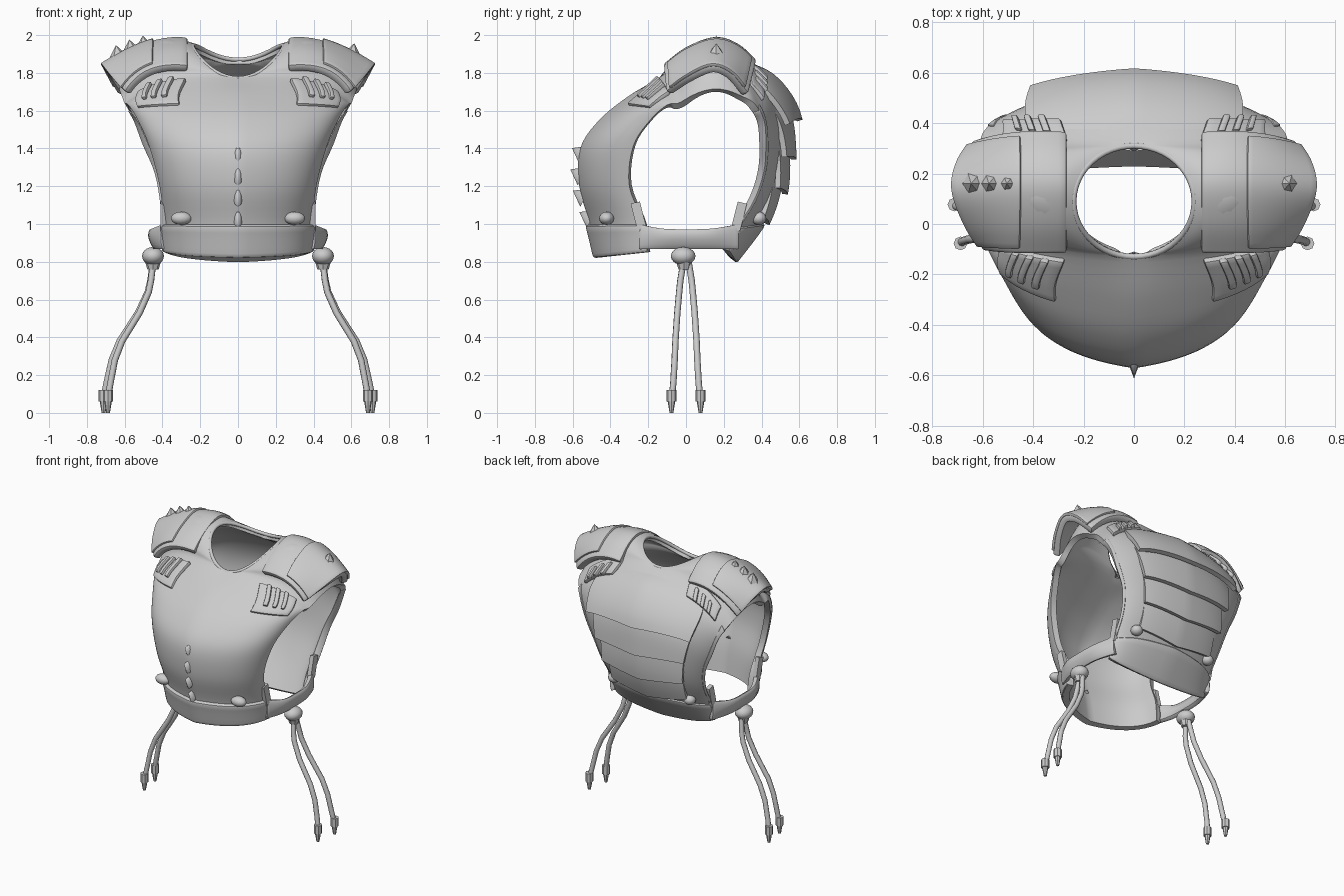
import bpy, math
from mathutils import Vector as V

if "Cube" in bpy.data.objects:
    bpy.data.objects.remove(bpy.data.objects["Cube"])

grey = bpy.data.materials.new("plain_grey")
grey.use_nodes = True
grey.diffuse_color = (0.6, 0.6, 0.6, 1)
grey.node_tree.nodes["Principled BSDF"].inputs["Base Color"].default_value = grey.diffuse_color


def finish(ob, angle=40):
    """Bake modifiers, give the colour, smooth with sharp edges."""
    bpy.ops.object.select_all(action='DESELECT')
    ob.select_set(True)
    bpy.context.view_layer.objects.active = ob
    bpy.ops.object.convert(target='MESH')
    ob = bpy.context.object
    ob.data.materials.clear()
    ob.data.materials.append(grey)
    bpy.ops.object.shade_smooth_by_angle(angle=math.radians(angle))


def loft(rows, neck=False):
    """Surface through rows of (inner, middle, outer) points."""
    rows = [[V(p) for p in row] for row in rows]

    def at(u, v):
        i = max(0, min(int(v), len(rows) - 2))
        t = v - i
        near = [rows[max(0, min(i + k, len(rows) - 1))] for k in (-1, 0, 1, 2)]
        p = []
        for c in range(3):
            a, b, d, e = (row[c] for row in near)
            p.append(b + 0.5 * t * (d - a + t * (2 * a - 5 * b + 4 * d - e + t * (3 * (b - d) + e - a))))
        if neck:
            p[0] = neck_edge(v) if 6 < v < 12 else V((0, p[0].y, p[0].z))
        return p[0] * (1 - u) * (1 - 2 * u) + p[1] * 4 * u * (1 - u) + p[2] * u * (2 * u - 1)
    return at


def neck_edge(v):
    a = math.pi * (v - 6) / 6
    return V((.24 * math.sin(a), .09 - .22 * math.cos(a), 1.83 - .05 * math.cos(a) + .12 * math.sin(a) ** 2))


def patch(name, surf, u0, u1, v0, v1, lift=(0, 0), thick=.03, slant=0, nu=12, bevel=0):
    """Piece of a surface, lifted outwards, with thickness, mirrored in x."""
    nv = max(2, math.ceil((v1 - v0) * 5))
    pts, faces = [], []
    for j in range(nv + 1):
        for i in range(nu + 1):
            s = i / nu
            u = u0 + (u1 - u0) * s
            v = v0 + (v1 - slant * s - v0) * j / nv
            e = .01
            n = (surf(u + e, v) - surf(u - e, v)).cross(surf(u, v + e) - surf(u, v - e)).normalized()
            if u == 0:
                n.x = 0
            pts.append(surf(u, v) + n * (lift[0] + (lift[1] - lift[0]) * j / nv))
    w = nu + 1
    for j in range(nv):
        for i in range(nu):
            a = j * w + i
            faces.append((a, a + 1, a + 1 + w, a + w))
    me = bpy.data.meshes.new(name)
    me.from_pydata(pts, [], faces)
    ob = bpy.data.objects.new(name, me)
    bpy.context.collection.objects.link(ob)
    ob.modifiers.new("mirror", 'MIRROR').merge_threshold = .002
    solid = ob.modifiers.new("thickness", 'SOLIDIFY')
    solid.thickness, solid.offset = thick, -1
    if bevel:
        b = ob.modifiers.new("bevel", 'BEVEL')
        b.width, b.segments, b.angle_limit = bevel, 2, math.radians(50)
    finish(ob)


def tube(name, pts, radius, cyclic=False):
    cu = bpy.data.curves.new(name, 'CURVE')
    cu.dimensions, cu.bevel_depth, cu.bevel_resolution = '3D', radius, 2
    cu.use_fill_caps = True
    sp = cu.splines.new('POLY')
    sp.points.add(len(pts) - 1)
    for p, q in zip(sp.points, pts):
        p.co = (*q, 1)
    sp.use_cyclic_u = cyclic
    ob = bpy.data.objects.new(name, cu)
    bpy.context.collection.objects.link(ob)
    finish(ob, 60)


def ball(name, loc, scale):
    bpy.ops.mesh.primitive_uv_sphere_add(segments=16, ring_count=10, location=loc)
    ob = bpy.context.object
    ob.name, ob.scale = name, scale
    finish(ob)


def cone(name, loc, r1, r2, depth, aim=(0, 0, 1), sides=8, squash=1):
    bpy.ops.mesh.primitive_cone_add(vertices=sides, radius1=r1, radius2=r2, depth=depth, location=loc)
    ob = bpy.context.object
    ob.name, ob.scale = name, (squash, 1, 1)
    ob.rotation_euler = V(aim).to_track_quat('Z', 'Y').to_euler()
    finish(ob)


def body_row(inner, outer, reach=.68, puff=0):
    """Fill out the middle of a row between the centre line and the armhole."""
    inner, outer = V(inner), V(outer)
    middle = outer.lerp(inner, .65)
    middle.x = inner.x + (outer.x - inner.x) * reach
    middle.z += puff
    return inner, middle, outer


# Body shell: centre line (y, z) and armhole edge (x, y, z), front hem to back hem
front = [(-.48, .82, .39, -.2, .85), (-.51, 1, .395, -.22, 1), (-.565, 1.2, .415, -.3, 1.2),
         (-.56, 1.4, .47, -.28, 1.41), (-.46, 1.55, .53, -.19, 1.55), (-.3, 1.68, .58, -.1, 1.63)]
back = [(.45, 1.78, .55, .41, 1.55), (.54, 1.6, .5, .42, 1.42), (.54, 1.38, .44, .41, 1.28),
        (.5, 1.18, .41, .36, 1.13), (.41, 1, .4, .27, .98), (.26, .8, .4, .22, .86)]
rows = [body_row((0, *r[:2]), r[2:]) for r in front]
for k in range(7):
    arc = math.sin(math.pi * k / 6)
    outer = (.6 + .03 * arc, -.04 + .4 * k / 6, 1.64 + .075 * arc)
    rows.append(body_row(neck_edge(6 + k), outer, .58, .04 + .04 * arc))
rows += [body_row((0, *r[:2]), r[2:]) for r in back]
body = loft(rows, neck=True)
patch("body_shell", body, 0, 1, 0, 18, thick=.04, nu=16)
tube("neck_rim", [neck_edge(6 + k / 4) - V((0, 0, .01)) for k in range(48)], .012, True)

# Hem bands and back armhole trim
patch("front_hem", body, 0, 1, 0, .98, (.01, .025), .05, bevel=.014)
patch("back_hem", body, 0, 1, 17, 18, (.012, .012), .045, bevel=.012)
patch("back_armhole_trim", body, .93, 1.01, 12.5, 17.1, (.006, .006), .045, nu=3, bevel=.006)

# Overlapping back plates with pointed lower edges
for k, lift in enumerate((.07, .05, .045, .03)):
    patch(f"back_plate_{k + 1}", body, 0, .6 - .02 * k, 12.4 + 1.1 * k, 14.25 + .9 * k, (-.004, lift), slant=.3)

# Shoulder guards: y, inner height, outer reach, outer height
guard = loft([((.265, y, z), (.47, y, z - .02), (ox, y * .9, oz)) for y, z, ox, oz in (
    (-.12, 1.84, .6, 1.7), (0, 1.93, .67, 1.78), (.15, 1.985, .72, 1.84),
    (.27, 1.95, .7, 1.8), (.37, 1.86, .64, 1.69))])
patch("shoulder_guard", guard, 0, 1, 0, 4, thick=.05, bevel=.014)
patch("outer_shoulder_plate", guard, .45, 1, .3, 3.65, (.012, .012), .02, bevel=.006)

# Buckle pads with raised ribs, front and back of each shoulder
for side, v0, v1 in (("front", 4.65, 5.75), ("back", 11.9, 12.7)):
    patch(side + "_buckle_pad", body, .37, .82, v0, v1, (.015, .025), .04, nu=8, bevel=.012)
    for k in range(3):
        u = .46 + .1 * k
        patch(f"{side}_buckle_rib_{k + 1}", body, u, u + .05, v0 + .3, v1, (.035, .045), nu=2, bevel=.008)

# Side straps closing the waist
strap = loft([((.40 + out * .7, y, .865), (.41 + out, y, .93), (.40 + out, y, 1 - out * .4))
              for y, out in ((.28, 0), (.14, .055), (0, .065), (-.13, .055), (-.25, 0))])
patch("side_strap", strap, 0, 1, 0, 4, nu=5, bevel=.005)

# Spikes down the breastbone
for k in range(4):
    z = 1.05 + .113 * k
    cone("chest_spike", (0, body(0, z * 5 - 4).y - .008, z - .005), .055, 0, .075, (0, -1, .55), 8, .45)

# Spikes on the shoulders, more on the right one
for x, z in ((.61, 1.925), (-.64, 1.915), (-.57, 1.945), (-.5, 1.965)):
    cone("shoulder_spike", (x, .16, z), .05, 0, .065, (x * .3, 0, 1), 6)

for sx, label in ((1, "left"), (-1, "right")):
    # Hem studs and waist tabs
    ball(label + "_front_stud", (sx * .3, -.42, 1.03), (.055, .04, .035))
    ball(label + "_back_stud", (sx * .3, .385, 1.03), (.04, .04, .035))
    for y, tilt in ((-.25, .25), (.28, -.25)):
        bpy.ops.mesh.primitive_cube_add(size=1, location=(sx * .395, y, 1.04), rotation=(tilt, 0, 0))
        tab = bpy.context.object
        tab.name, tab.scale = label + "_waist_tab", (.03, .05, .15)
        finish(tab)
    # Knot and hanging cords with weighted ends
    ball(label + "_knot", (sx * .45, -.015, .83), (.058, .065, .048))
    cone(label + "_knot_base", (sx * .45, -.01, .785), .03, .045, .05)
    for side, name in ((-1, "front"), (1, "back")):
        path = [(.45, .015, .79), (.462, .03, .7), (.475, .036, .64), (.525, .046, .53),
                (.62, .056, .38), (.66, .06, .28), (.685, .067, .16), (.7, .075, .08)]
        tube(f"{label}_{name}_cord",
             [(sx * (x + side * .016 * (.8 - z)), side * y, z) for x, y, z in path], .017)
        x, y = sx * (.7 + side * .012), side * .077
        cone(f"{label}_{name}_cord_end", (x, y, .09), .027, .027, .06)
        cone(f"{label}_{name}_cord_tip", (x, y, .03), .01, .02, .06)
